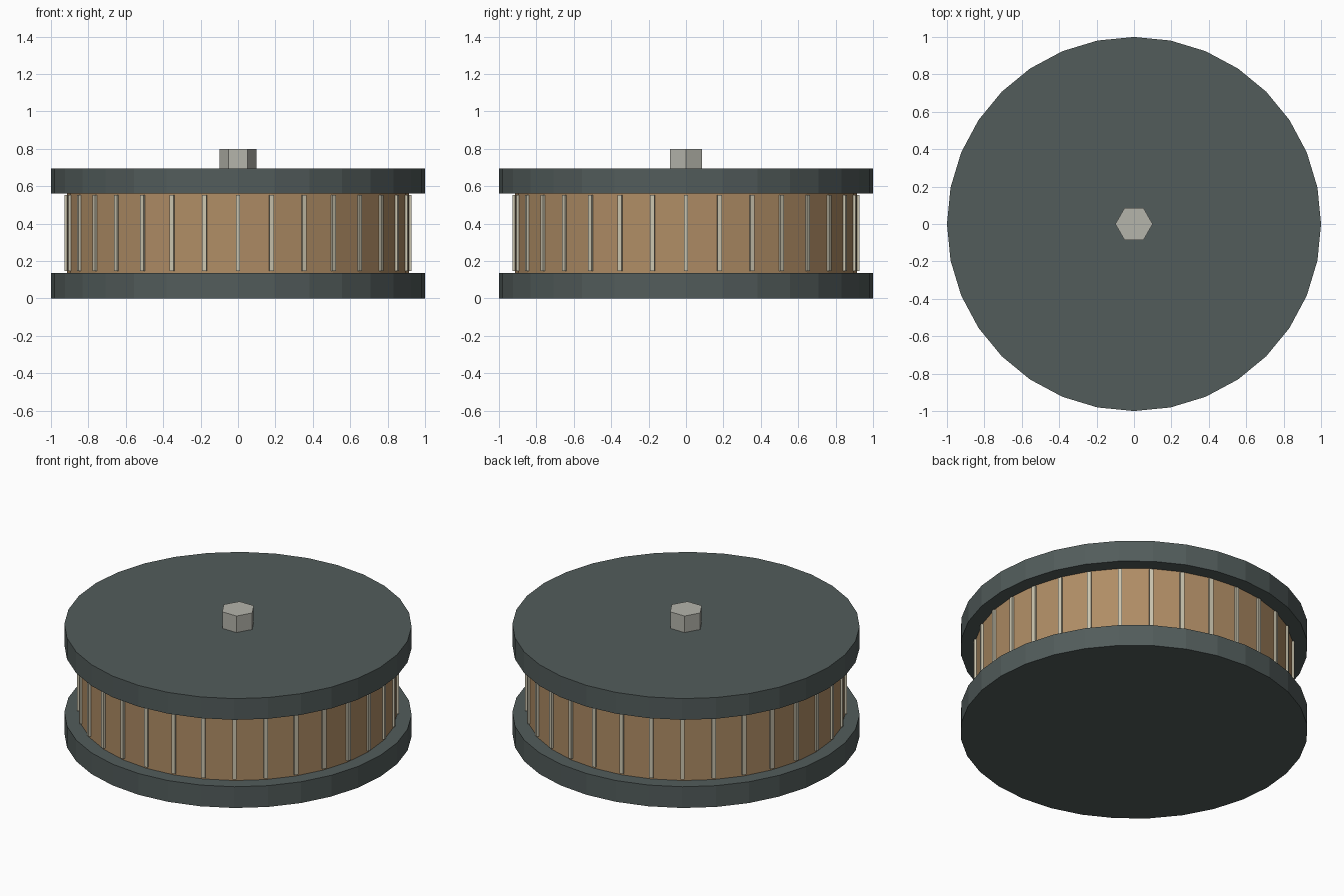
import bpy
from math import cos, sin, tau

cube = bpy.data.objects.get("Cube")
if cube:
    bpy.data.objects.remove(cube)

SIDES = 32


def material(name, rgb):
    m = bpy.data.materials.new(name)
    m.use_nodes = True
    m.diffuse_color = (*rgb, 1)
    m.node_tree.nodes["Principled BSDF"].inputs["Base Color"].default_value = (*rgb, 1)
    return m


slate = material("dark slate", (0.085, 0.108, 0.105))
wood = material("tan wood", (0.43, 0.265, 0.13))
cream = material("pale cream", (0.60, 0.56, 0.43))
steel = material("light grey", (0.46, 0.46, 0.41))


def prism(name, radius, low, high, mat, sides=SIDES, turn=0.0):
    bpy.ops.mesh.primitive_cylinder_add(
        vertices=sides, radius=radius, depth=high - low,
        location=(0, 0, (low + high) / 2), rotation=(0, 0, turn))
    ob = bpy.context.object
    ob.name = name
    ob.data.materials.append(mat)
    return ob


# Flanges and the drum between them
prism("bottom_flange", 1.0, 0.0, 0.135, slate)
prism("drum", 0.915, 0.135, 0.56, wood)
prism("top_flange", 1.0, 0.56, 0.695, slate)

# Six-sided shaft with corners on the x axis
prism("hex_shaft", 0.1, 0.695, 0.8, steel, 6, tau / 12)

# Upright slats around the drum, one on each corner
slat_mesh = None
for i in range(SIDES):
    a = tau * i / SIDES
    place = (0.915 * cos(a), 0.915 * sin(a), 0.35)
    if slat_mesh is None:
        bpy.ops.mesh.primitive_cube_add(size=1, location=place)
        slat = bpy.context.object
        slat_mesh = slat.data
        slat_mesh.materials.append(cream)
    else:
        slat = bpy.data.objects.new("slat", slat_mesh)
        bpy.context.collection.objects.link(slat)
        slat.location = place
    slat.name = f"slat_{i + 1}"
    slat.scale = (0.024, 0.024, 0.405)
    slat.rotation_euler.z = a
